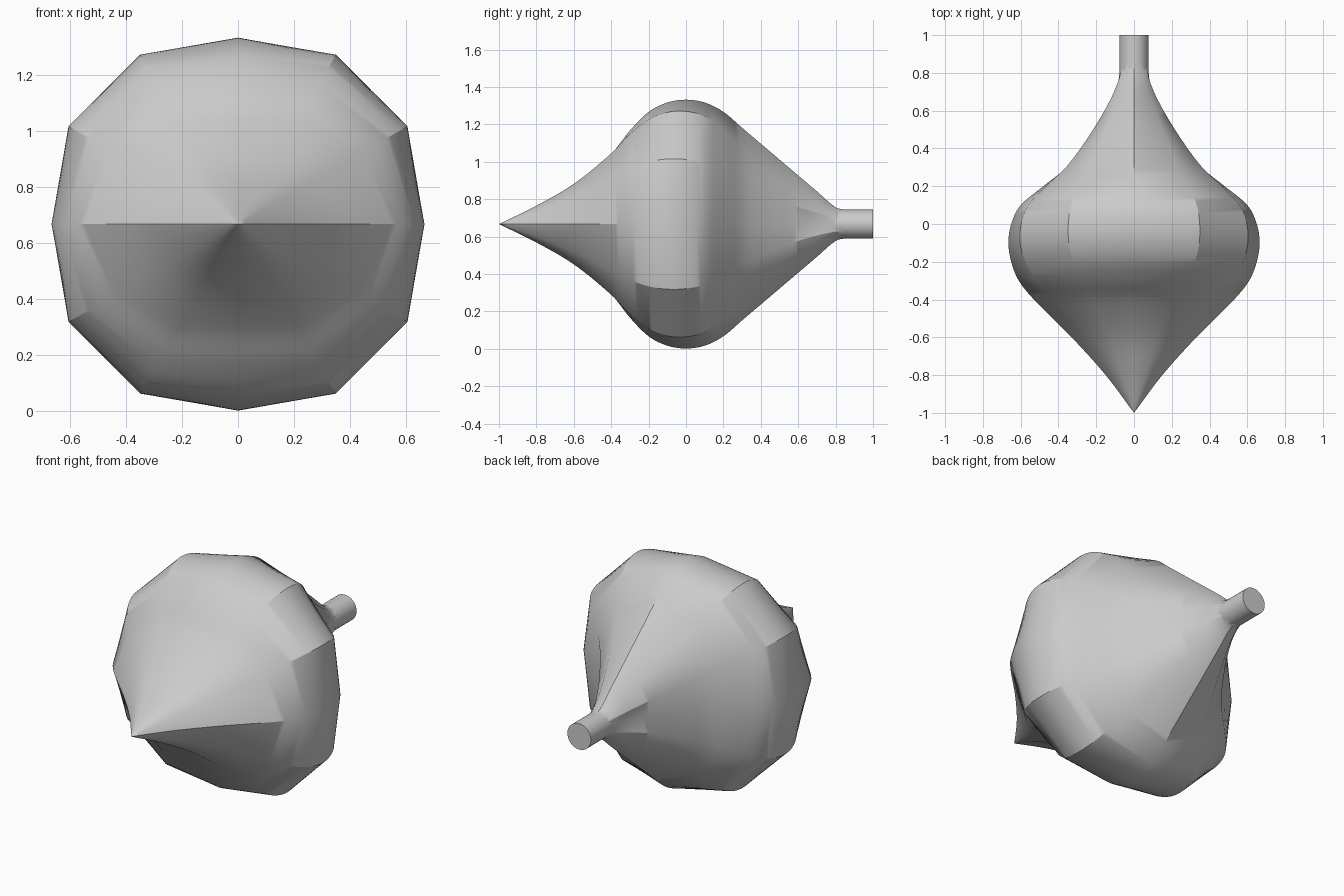
import bpy, bmesh, math
from mathutils import Vector

cube = bpy.data.objects.get("Cube")
if cube:
    bpy.data.objects.remove(cube, do_unlink=True)

CENTRE_Z = 0.667
PEAK = 0.665
SIDES = 12
STEPS = 5

grey = bpy.data.materials.new("plain_grey")
grey.use_nodes = True
grey.diffuse_color = (0.6, 0.6, 0.6, 1)
grey.node_tree.nodes["Principled BSDF"].inputs["Base Color"].default_value = (0.6, 0.6, 0.6, 1)

# Rib profiles: y, radius of the upright ribs, radius of the sideways ribs
PROFILE = [Vector(p) for p in (
    (-1, 0, 0), (-.8, .095, .15), (-.6, .205, .33), (-.4, .375, .53),
    (-.3, .50, .61), (-.2, .60, .65), (-.1, .65, .665), (0, .665, .65),
    (.1, .65, .60), (.2, .60, .48), (.3, .515, .355), (.4, .43, .27),
    (.5, .345, .20), (.6, .26, .14), (.7, .175, .095), (.8, .09, .077),
    (.86, .075, .075))]


def smooth_rows(points):
    """Run a smooth curve through the profile points."""
    rows = []
    last = len(points) - 1
    for i in range(last):
        a, b = points[i], points[i + 1]
        start = (b - points[i - 1]) / (b.x - points[i - 1].x) if i else (b - a) / (b.x - a.x)
        end = (points[i + 2] - a) / (points[i + 2].x - a.x) if i + 2 <= last else (b - a) / (b.x - a.x)
        h = b.x - a.x
        for k in range(STEPS):
            t = k / STEPS
            rows.append(a * (1 + 2 * t) * (1 - t) ** 2 + start * h * t * (1 - t) ** 2
                        + b * t * t * (3 - 2 * t) + end * h * t * t * (t - 1))
    return rows + [points[last]]


def finish(bm, name):
    bmesh.ops.recalc_face_normals(bm, faces=bm.faces[:])
    mesh = bpy.data.meshes.new(name)
    bm.to_mesh(mesh)
    bm.free()
    mesh.materials.append(grey)
    obj = bpy.data.objects.new(name, mesh)
    bpy.context.collection.objects.link(obj)
    bpy.ops.object.select_all(action='DESELECT')
    obj.select_set(True)
    bpy.context.view_layer.objects.active = obj
    bpy.ops.object.shade_smooth_by_angle(angle=math.radians(30))
    return obj


# Ribbed body, blending from upright to sideways ribs around the axis
bm = bmesh.new()
rings = []
for y, upright, sideways in smooth_rows(PROFILE):
    ring = []
    for i in range(SIDES):
        angle = math.tau * i / SIDES
        blend = abs(((i + 3) % 6) - 3) / 3
        r = upright + (sideways - upright) * blend
        if i % 3:
            r *= 1 + 0.055 * (r / PEAK) ** 2
        ring.append(bm.verts.new((r * math.sin(angle), y, CENTRE_Z + r * math.cos(angle))))
    rings.append(ring)
for a, b in zip(rings, rings[1:]):
    for i in range(SIDES):
        j = (i + 1) % SIDES
        bm.faces.new((a[i], a[j], b[j], b[i]))
bm.faces.new(rings[-1])
bmesh.ops.remove_doubles(bm, verts=bm.verts[:], dist=1e-5)
finish(bm, "ribbed_body")

# Round stem at the back
bm = bmesh.new()
bmesh.ops.create_cone(bm, cap_ends=True, segments=32, radius1=0.077, radius2=0.077, depth=0.2)
stem = finish(bm, "stem")
stem.rotation_euler.x = math.pi / 2
stem.location = (0, 0.9, CENTRE_Z)
